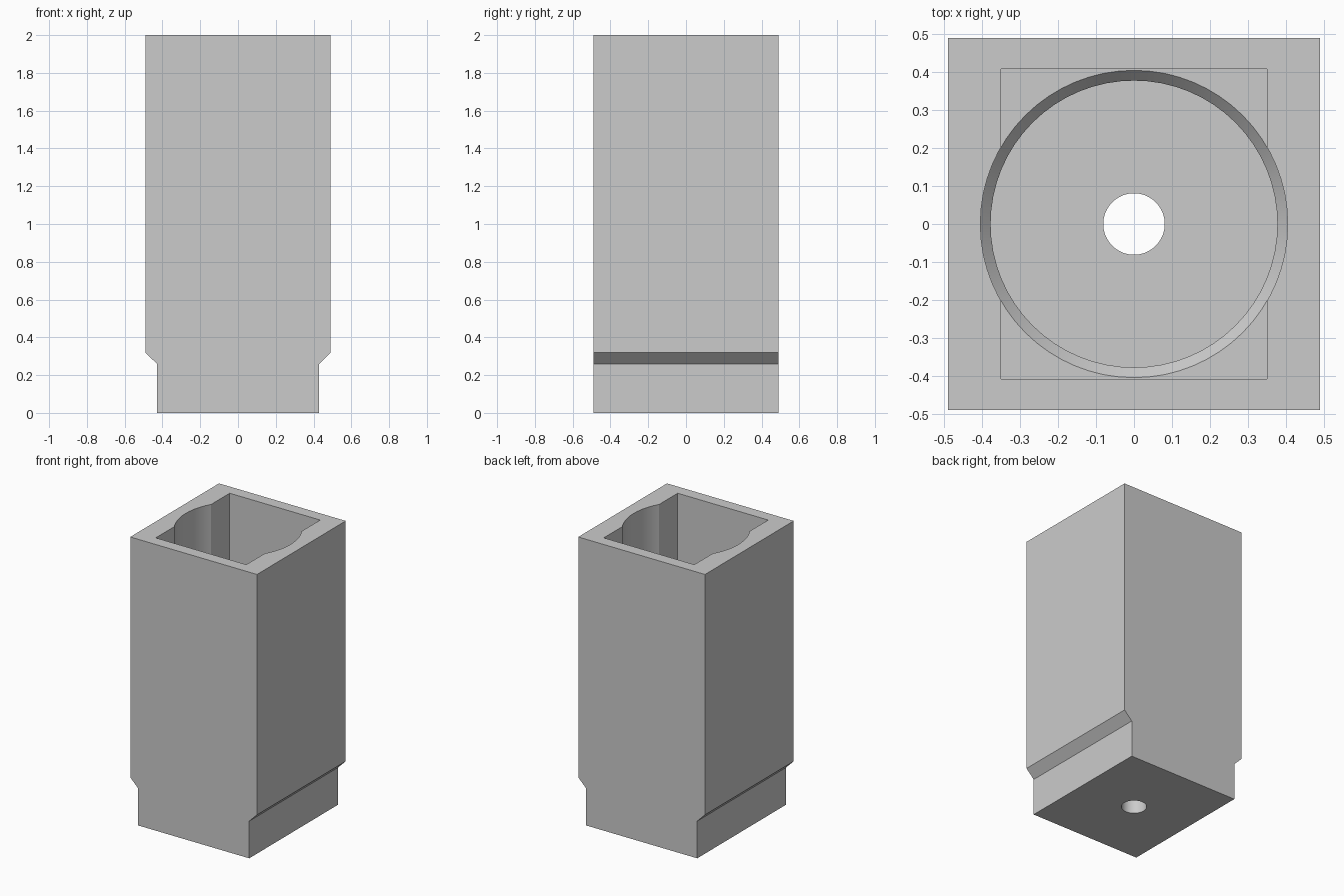
import bpy, bmesh, math
from mathutils import Vector

cube = bpy.data.objects.get("Cube")
if cube:
    bpy.data.objects.remove(cube, do_unlink=True)

GREY = 0.6
HALF = 0.49      # half width of the body
NECK = 0.43      # half width of the foot
BORE = 0.405     # radius of the main bore
FLOOR = 0.1      # height of the bore floor

mat = bpy.data.materials.new("light grey")
mat.use_nodes = True
mat.diffuse_color = (GREY, GREY, GREY, 1)
mat.node_tree.nodes["Principled BSDF"].inputs["Base Color"].default_value = (GREY, GREY, GREY, 1)


def make_object(name, bm):
    bmesh.ops.recalc_face_normals(bm, faces=bm.faces)
    mesh = bpy.data.meshes.new(name)
    bm.to_mesh(mesh)
    bm.free()
    mesh.materials.append(mat)
    obj = bpy.data.objects.new(name, mesh)
    bpy.context.collection.objects.link(obj)
    return obj


def extrude_profile(name, points, half_depth):
    """Extrude an x-z outline along y."""
    bm = bmesh.new()
    face = bm.faces.new([bm.verts.new((x, -half_depth, z)) for x, z in points])
    new = bmesh.ops.extrude_face_region(bm, geom=[face])["geom"]
    verts = [v for v in new if isinstance(v, bmesh.types.BMVert)]
    bmesh.ops.translate(bm, verts=verts, vec=(0, 2 * half_depth, 0))
    return make_object(name, bm)


def lathe(name, points, steps):
    """Revolve a radius-height profile around z."""
    bm = bmesh.new()
    verts = [bm.verts.new((r, 0, z)) for r, z in points]
    edges = [bm.edges.new(pair) for pair in zip(verts, verts[1:])]
    bmesh.ops.spin(bm, geom=verts + edges, cent=(0, 0, 0), axis=(0, 0, 1),
                   angle=2 * math.pi, steps=steps)
    bmesh.ops.remove_doubles(bm, verts=bm.verts, dist=1e-5)
    return make_object(name, bm)


# Body with a narrowed foot on the left and right sides
right_side = [(NECK, 0), (NECK, 0.26), (HALF, 0.32), (HALF, 2)]
left_side = [(-x, z) for x, z in reversed(right_side)]
body = extrude_profile("housing", right_side + left_side, HALF)

# Stepped bore with a drain hole, and the rectangular pocket
bore = lathe("bore_cutter", [(0, -0.1), (0.081, -0.1), (0.081, FLOOR), (0.378, FLOOR),
                             (0.378, 0.29), (BORE, 0.32), (BORE, 2.1), (0, 2.1)], 64)
pocket = extrude_profile("pocket_cutter", [(-0.35, 0.321), (0.35, 0.321),
                                           (0.35, 2.2), (-0.35, 2.2)], 0.408)

for cutter in (bore, pocket):
    cutter.hide_render = True
    mod = body.modifiers.new(cutter.name, "BOOLEAN")
    mod.operation = "DIFFERENCE"
    mod.solver = "EXACT"
    mod.object = cutter

# Apply the cuts and drop the cutters
bpy.ops.object.select_all(action="DESELECT")
body.select_set(True)
bpy.context.view_layer.objects.active = body
for mod in list(body.modifiers):
    bpy.ops.object.modifier_apply(modifier=mod.name)
for cutter in (bore, pocket):
    bpy.data.objects.remove(cutter, do_unlink=True)
bpy.ops.object.shade_smooth_by_angle(angle=math.radians(25))
